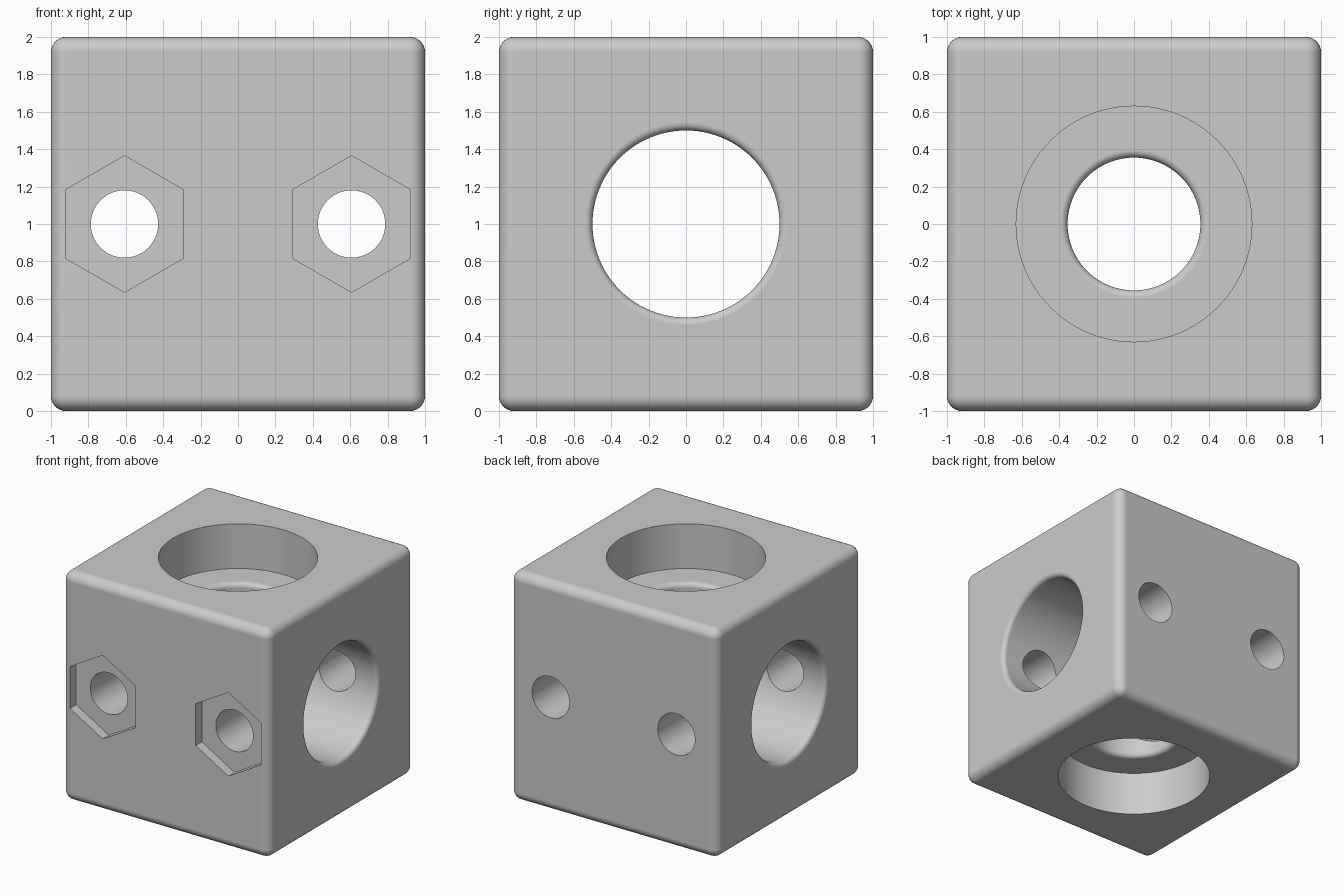
import bpy, math
from math import sin, cos, pi, radians
from mathutils import Matrix

old = bpy.data.objects.get("Cube")
if old:
    bpy.data.objects.remove(old, do_unlink=True)

grey = bpy.data.materials.new("light grey")
grey.use_nodes = True
grey.diffuse_color = (0.6, 0.6, 0.6, 1)
grey.node_tree.nodes["Principled BSDF"].inputs["Base Color"].default_value = (0.6, 0.6, 0.6, 1)


def lathe(name, profile, sides, matrix, turn=0.0):
    """Closed solid of revolution about local z from (radius, height) points."""
    verts = [(r * cos(2 * pi * i / sides + turn), r * sin(2 * pi * i / sides + turn), h)
             for r, h in profile for i in range(sides)]
    faces = [(k * sides + i, k * sides + (i + 1) % sides,
              (k + 1) * sides + (i + 1) % sides, (k + 1) * sides + i)
             for k in range(len(profile) - 1) for i in range(sides)]
    last = (len(profile) - 1) * sides
    faces += [tuple(reversed(range(sides))), tuple(range(last, last + sides))]
    mesh = bpy.data.meshes.new(name)
    mesh.from_pydata(verts, [], faces)
    mesh.transform(matrix)
    obj = bpy.data.objects.new(name, mesh)
    bpy.context.collection.objects.link(obj)
    obj.hide_render = True
    return obj


def rounded_lip(radius, height, fillet, steps=6):
    """Arc from the bore wall out to the face it opens on."""
    angles = [pi / 2 * i / steps for i in range(steps + 1)]
    return [(radius + fillet * (1 - cos(a)), height - fillet * (1 - sin(a))) for a in angles]


def both_ends(half):
    return [(r, -h) for r, h in reversed(half)] + half


# Block with rounded edges
bpy.ops.mesh.primitive_cube_add(size=2, location=(0, 0, 1))
block = bpy.context.object
block.name = block.data.name = "block"
block.data.materials.append(grey)
bevel = block.modifiers.new("rounded edges", 'BEVEL')
bevel.width = 0.08
bevel.segments = 8

centre = Matrix.Translation((0, 0, 1))
along_x = centre @ Matrix.Rotation(pi / 2, 4, 'Y')

# Side bore with rounded lips, and vertical bore with a wide recess at each end
side_half = rounded_lip(0.5, 1.0, 0.04) + [(0.54, 1.2)]
vertical_half = rounded_lip(0.355, 0.61, 0.04) + [(0.63, 0.61), (0.63, 1.2)]
cutters = [lathe("side_bore_cutter", both_ends(side_half), 96, along_x),
           lathe("vertical_bore_cutter", both_ends(vertical_half), 96, centre)]

# Bolt holes front to back, with hexagonal nut pockets on the front
for side, label in ((1, "left"), (-1, "right")):
    along_y = Matrix.Translation((side * 0.607, 0, 1)) @ Matrix.Rotation(pi / 2, 4, 'X')
    cutters.append(lathe(label + "_bolt_hole_cutter", [(0.18, -1.2), (0.18, 1.2)], 64, along_y))
    cutters.append(lathe(label + "_nut_pocket_cutter", [(0.365, 0.915), (0.365, 1.2)], 6,
                         along_y, pi / 6))

for cutter in cutters:
    cut = block.modifiers.new(cutter.name, 'BOOLEAN')
    cut.operation = 'DIFFERENCE'
    cut.solver = 'EXACT'
    cut.object = cutter

# Bake the cuts, then smooth the curved surfaces
bpy.context.view_layer.update()
graph = bpy.context.evaluated_depsgraph_get()
result = bpy.data.meshes.new_from_object(block.evaluated_get(graph))
block.modifiers.clear()
block.data = result
result.name = "block"
result.materials.clear()
result.materials.append(grey)
for face in result.polygons:
    face.material_index = 0
for cutter in cutters:
    bpy.data.objects.remove(cutter, do_unlink=True)

bpy.ops.object.select_all(action='DESELECT')
block.select_set(True)
bpy.context.view_layer.objects.active = block
bpy.ops.object.shade_smooth_by_angle(angle=radians(30))
weighted = block.modifiers.new("flat face normals", 'WEIGHTED_NORMAL')
weighted.keep_sharp = True
